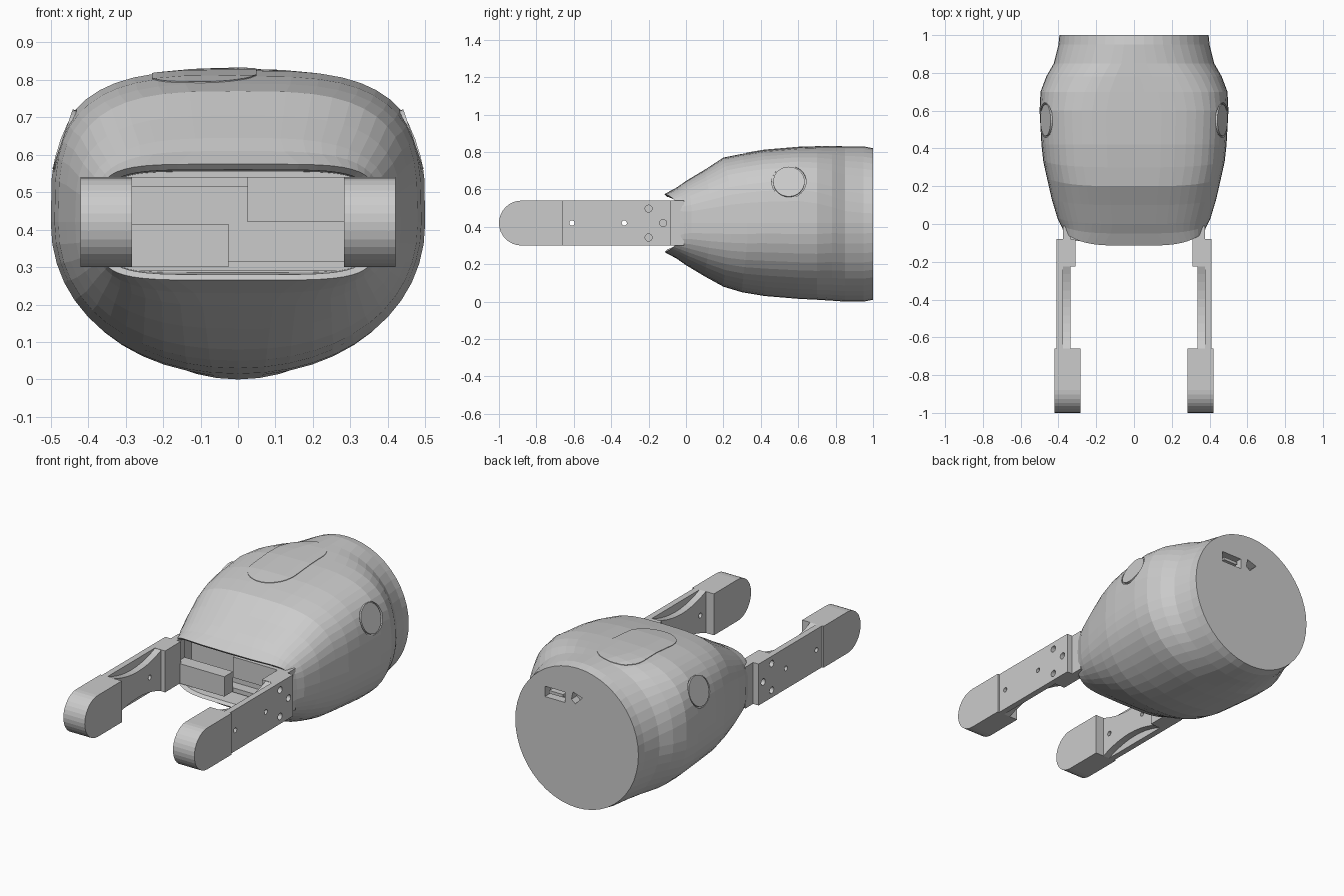
import bpy, bmesh
from math import sin, cos, pi, copysign
from mathutils import Vector

cube = bpy.data.objects.get("Cube")
if cube:
    bpy.data.objects.remove(cube, do_unlink=True)

AXIS_Z = 0.42      # height of the gripper's centre line
SEGMENTS = 48


def make_object(name, bm):
    bmesh.ops.recalc_face_normals(bm, faces=bm.faces)
    mesh = bpy.data.meshes.new(name)
    bm.to_mesh(mesh)
    bm.free()
    obj = bpy.data.objects.new(name, mesh)
    bpy.context.collection.objects.link(obj)
    return obj


def loft(name, rings):
    bm = bmesh.new()
    loops = [[bm.verts.new(p) for p in ring] for ring in rings]
    count = len(loops[0])
    for a, b in zip(loops, loops[1:]):
        for i in range(count):
            j = (i + 1) % count
            bm.faces.new((a[i], a[j], b[j], b[i]))
    bm.faces.new(loops[0])
    bm.faces.new(loops[-1])
    return make_object(name, bm)


def side_prism(name, outline, x0, x1):
    return loft(name, [[(x, y, z) for y, z in outline] for x in (x0, x1)])


def box(name, x0, x1, y0, y1, z0, z1):
    return side_prism(name, [(y0, z0), (y1, z0), (y1, z1), (y0, z1)], x0, x1)


def cylinder(name, centre, axis, radius, depth, sides=32):
    bm = bmesh.new()
    bmesh.ops.create_cone(bm, cap_ends=True, segments=sides,
                          radius1=radius, radius2=radius, depth=depth)
    turn = Vector(axis).to_track_quat('Z', 'Y').to_matrix()
    bmesh.ops.rotate(bm, verts=bm.verts, cent=(0, 0, 0), matrix=turn)
    bmesh.ops.translate(bm, verts=bm.verts, vec=centre)
    return make_object(name, bm)


def boolean(target, tool, operation='DIFFERENCE'):
    mod = target.modifiers.new("Cut", 'BOOLEAN')
    mod.operation, mod.object, mod.solver = operation, tool, 'EXACT'
    tool.hide_render = True
    bpy.context.view_layer.objects.active = target
    bpy.ops.object.modifier_apply(modifier=mod.name)
    bpy.data.objects.remove(tool, do_unlink=True)


def section(y, half_width, top, bottom, n_top, n_bottom, bow, grow=0):
    # Egg-like superellipse whose sides may sweep back by "bow"
    points = []
    for i in range(SEGMENTS):
        c, s = cos(2 * pi * i / SEGMENTS), sin(2 * pi * i / SEGMENTS)
        n = n_top if s >= 0 else n_bottom
        height = (top - AXIS_Z if s >= 0 else AXIS_Z - bottom) + grow
        u = copysign(abs(c) ** (2 / n), c)
        v = copysign(abs(s) ** (2 / n), s)
        points.append(((half_width + grow) * u, y + bow * u ** 4, AXIS_Z + height * v))
    return points


# y, half width, top, bottom, top squareness, bottom squareness, bow
SHELL = [
    (-0.115, 0.37, 0.575, 0.265, 5, 5, 0.07),
    (-0.05, 0.385, 0.61, 0.23, 3.6, 3.4, 0.04),
    (0.0, 0.405, 0.645, 0.195, 3.2, 2.8, 0.03),
    (0.1, 0.435, 0.705, 0.135, 3.2, 2.5, 0.03),
    (0.2, 0.46, 0.77, 0.08, 3.2, 2.3, 0.04),
    (0.3, 0.48, 0.79, 0.05, 3.3, 2.2, 0.03),
    (0.42, 0.49, 0.81, 0.03, 3.3, 2.1, 0),
    (0.6, 0.5, 0.825, 0.015, 3.3, 2.1, 0),
    (0.7, 0.495, 0.828, 0.01, 3, 2.1, 0),
    (0.78, 0.465, 0.83, 0.005, 2.6, 2, 0),
    (0.85, 0.425, 0.83, 0, 2.2, 2, 0),
    (0.95, 0.4, 0.83, 0, 2, 2, 0),
    (1.0, 0.395, 0.82, 0.01, 2, 2, 0),
]
POCKET = [(0.06, 0.34, 0.555, 0.285, 6, 6, 0),
          (-0.1, 0.355, 0.56, 0.28, 5, 5, 0.07)]

# Body shell with an open mouth
body = loft("body_shell", [section(*r) for r in POCKET + SHELL])

# Side buttons set into round recesses
for side, label in ((1, "left"), (-1, "right")):
    normal = Vector((0.946 * side, 0, 0.324))
    centre = Vector((0.478 * side, 0.55, 0.645))
    boolean(body, cylinder("recess", centre + normal * 0.03, normal, 0.092, 0.1))
    cylinder(label + "_button", centre - normal * 0.03, normal, 0.084, 0.04)

# Rear sockets
boolean(body, box("socket_cut", 0.075, 0.205, 0.95, 1.05, 0.6, 0.66))
box("socket_tongue", 0.095, 0.185, 0.94, 0.99, 0.62, 0.637)
small_cut = loft("small_socket_cut", [[(x, y, z) for x, z in (
    (-0.035, 0.655), (0.01, 0.61), (0.035, 0.63), (0.025, 0.675))] for y in (0.95, 1.05)])
boolean(body, small_cut)

# Stadium-shaped panel that follows the top of the shell
stadium = []
for i in range(32):
    a = 2 * pi * (i + 0.5) / 32
    stadium.append((-0.09 + 0.14 * cos(a), 0.58 + copysign(0.12, sin(a)) + 0.14 * sin(a)))
panel = loft("top_panel", [[(x, y, z) for x, y in stadium] for z in (0.72, 0.9)])
boolean(panel, loft("panel_limit", [section(*r, grow=0.003) for r in SHELL]), 'INTERSECT')

# Sliding racks and guide rails inside the mouth
box("upper_rack", 0.025, 0.35, -0.08, 0.0, 0.42, 0.54)
box("lower_rack", -0.35, -0.025, -0.09, -0.01, 0.3, 0.415)
for z, label in ((0.3, "lower"), (0.525, "upper")):
    box(label + "_rail", -0.33, 0.33, 0.0, 0.07, z - 0.01, z + 0.015)

# Finger outlines seen from the side
LOW, HIGH = AXIS_Z - 0.12, AXIS_Z + 0.12
tip_outline = [(-0.66, HIGH)]
for i in range(17):
    a = pi / 2 + pi * i / 16
    tip_outline.append((-0.88 + 0.12 * cos(a), AXIS_Z + 0.12 * sin(a)))
tip_outline.append((-0.66, LOW))

STEPS = 10
rib_half = [(-0.66 + 0.44 * i / STEPS, 0.075 + 0.045 * (2 * i / STEPS - 1) ** 2)
            for i in range(STEPS + 1)]
rib_outline = ([(y, AXIS_Z + h) for y, h in rib_half]
               + [(y, AXIS_Z - h) for y, h in reversed(rib_half)])

for side, label in ((1, "left"), (-1, "right")):
    side_prism(label + "_finger_tip", tip_outline, 0.283 * side, 0.42 * side)
    plate = box(label + "_finger_plate", 0.375 * side, 0.41 * side, -0.665, -0.08, LOW, HIGH)
    rib = side_prism(label + "_finger_rib", rib_outline, 0.335 * side, 0.375 * side)
    box(label + "_finger_base", 0.31 * side, 0.375 * side, -0.225, -0.08, LOW, HIGH)
    box(label + "_finger_tab", 0.335 * side, 0.375 * side, -0.08, -0.01, LOW, HIGH)

    # Through holes and screw holes
    for y in (-0.61, -0.33):
        for part in (plate, rib):
            boolean(part, cylinder("hole", (0.37 * side, y, AXIS_Z), (1, 0, 0), 0.014, 0.2, 16))
    for y, dz in ((-0.2, 0.077), (-0.2, -0.077), (-0.122, 0)):
        boolean(plate, cylinder("screw_hole", (0.4 * side, y, AXIS_Z + dz), (1, 0, 0), 0.019, 0.1, 16))
